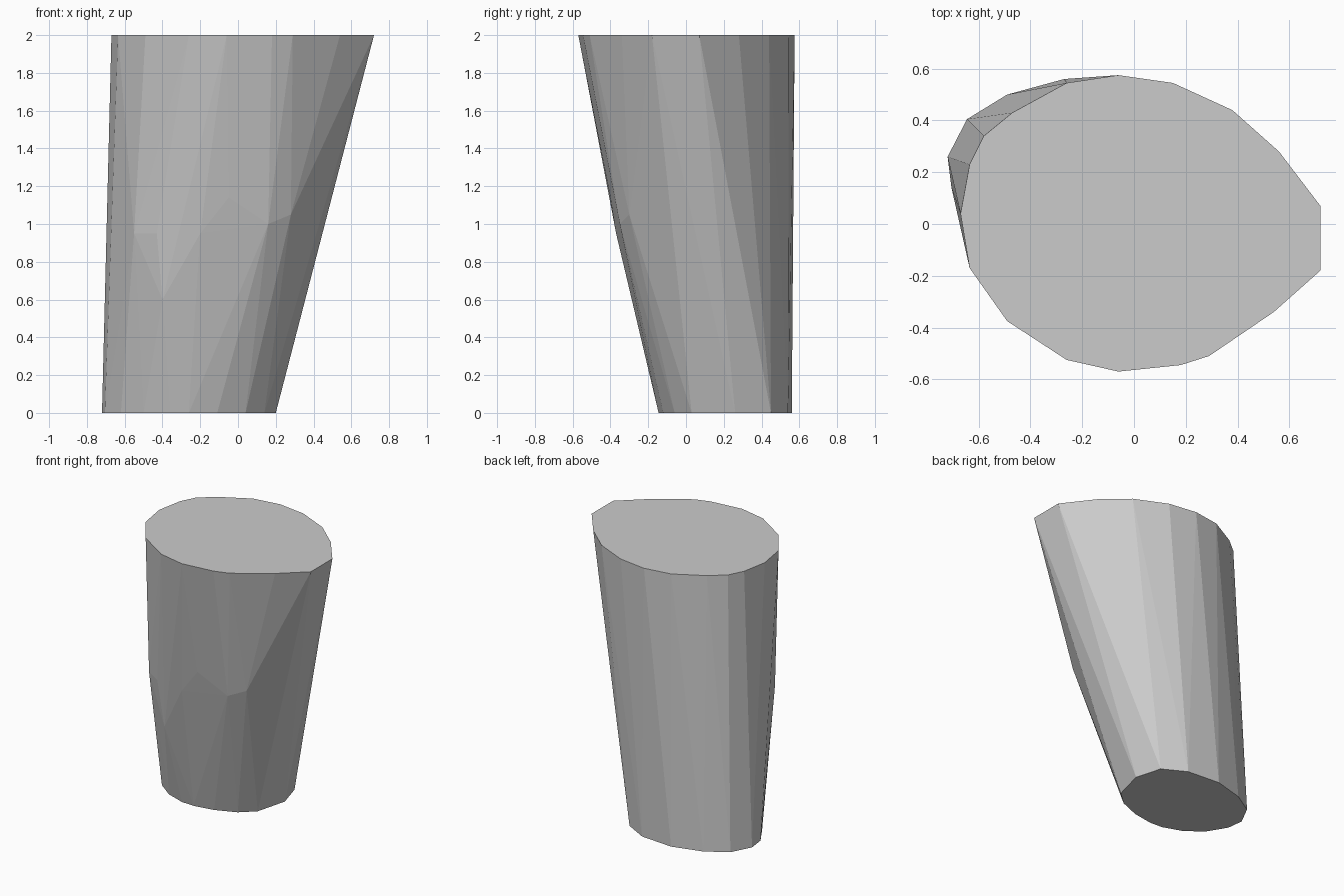
import bpy
import bmesh

cube = bpy.data.objects.get("Cube")
if cube:
    bpy.data.objects.remove(cube, do_unlink=True)

# Plain grey material
grey = bpy.data.materials.new("plain grey")
grey.use_nodes = True
colour = (0.6, 0.6, 0.6, 1)
grey.diffuse_color = colour
grey.node_tree.nodes["Principled BSDF"].inputs["Base Color"].default_value = colour

# Wide upper rim, counter-clockwise from the blunt side
top_rim = [(.72, .07), (.56, .28), (.38, .44), (.15, .545), (-.06, .575),
           (-.26, .545), (-.47, .43), (-.58, .34), (-.635, .23), (-.67, .04),
           (-.635, -.17), (-.49, -.375), (-.26, -.525), (-.06, -.57),
           (.18, -.545), (.29, -.51), (.54, -.34), (.72, -.18)]

# Smaller lower rim, offset to the back
bottom_rim = [(.145, .45), (.2, .26), (.14, .03), (.04, -.06), (-.11, -.12),
              (-.26, -.145), (-.36, -.14), (-.5, -.09), (-.62, .0),
              (-.705, .14), (-.72, .26), (-.645, .405), (-.49, .5),
              (-.27, .56), (-.02, .54)]

# Corners of the slight bulge on the front
bulge = [(.28, -.3, 1.05), (.16, -.35, 1.0), (-.05, -.4, 1.14),
         (-.2, -.37, .95), (-.43, -.325, .95), (-.55, -.25, .95), (-.4, -.285, .6)]

# Faceted tapered body wrapped around all corners
bm = bmesh.new()
for x, y in top_rim:
    bm.verts.new((x, y, 2))
for x, y in bottom_rim:
    bm.verts.new((x, y, 0))
for corner in bulge:
    bm.verts.new(corner)
hull = bmesh.ops.convex_hull(bm, input=bm.verts[:])
loose = [v for v in bm.verts if not v.link_faces]
bmesh.ops.delete(bm, geom=loose, context='VERTS')
bmesh.ops.dissolve_limit(bm, angle_limit=0.002, verts=bm.verts[:], edges=bm.edges[:])
bmesh.ops.recalc_face_normals(bm, faces=bm.faces[:])

mesh = bpy.data.meshes.new("tapered_body")
bm.to_mesh(mesh)
bm.free()
mesh.materials.append(grey)
body = bpy.data.objects.new("tapered_body", mesh)
bpy.context.collection.objects.link(body)
